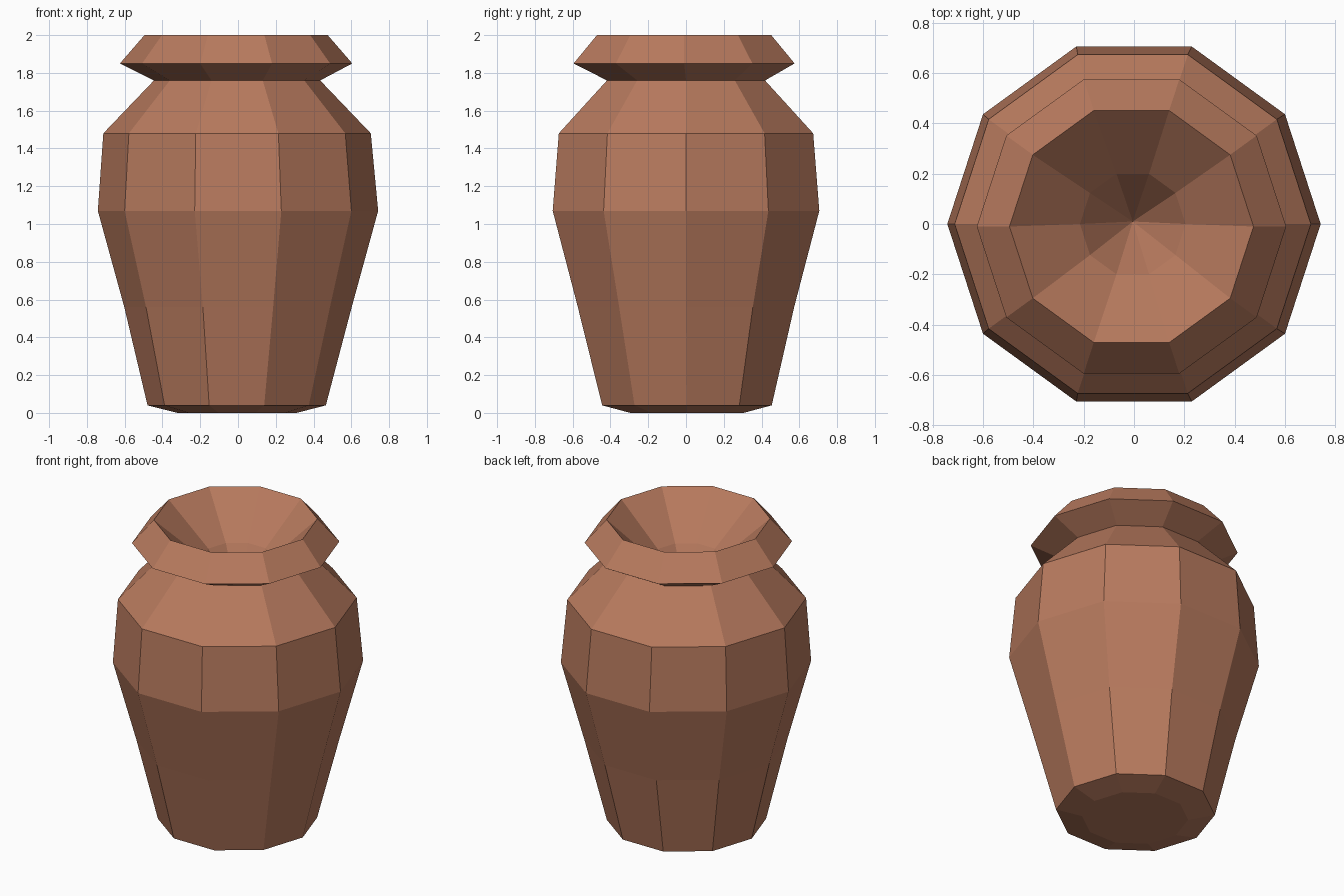
import bpy, bmesh, math

if "Cube" in bpy.data.objects:
    bpy.data.objects.remove(bpy.data.objects["Cube"])

SIDES = 10

# Terracotta material
clay = bpy.data.materials.new("terracotta")
clay.diffuse_color = (0.479, 0.195, 0.112, 1)
clay.use_nodes = True
clay.node_tree.nodes["Principled BSDF"].inputs["Base Color"].default_value = clay.diffuse_color

# Vase profile from base to lip, then down into the mouth:
# radius, height, x offset, y offset (slightly hand-thrown wobble)
PROFILE = [
    (0.315, 0.00, -0.005, 0.005),   # foot
    (0.472, 0.04, -0.007, 0.005),
    (0.602, 0.56, 0, 0),
    (0.742, 1.07, 0, 0),            # belly
    (0.708, 1.48, -0.005, 0),       # shoulder
    (0.440, 1.76, -0.005, 0),       # neck
    (0.615, 1.85, -0.010, -0.010),  # collar
    (0.485, 2.00, -0.010, -0.010),  # lip
    (0.210, 1.75, -0.005, 0),       # funnel inside the mouth
]

bm = bmesh.new()
rings = []
for r, z, ox, oy in PROFILE:
    rings.append([bm.verts.new((ox + r * math.cos(2 * math.pi * i / SIDES),
                                oy + r * math.sin(2 * math.pi * i / SIDES), z))
                  for i in range(SIDES)])

# Walls between neighbouring rings
for low, high in zip(rings, rings[1:]):
    for i in range(SIDES):
        j = (i + 1) % SIDES
        bm.faces.new((low[i], low[j], high[j], high[i]))

# Flat base and pointed bottom of the mouth
bm.faces.new(rings[0][::-1])
tip = bm.verts.new((-0.005, 0.01, 1.45))
for i in range(SIDES):
    bm.faces.new((rings[-1][i], rings[-1][(i + 1) % SIDES], tip))

bmesh.ops.recalc_face_normals(bm, faces=bm.faces)
mesh = bpy.data.meshes.new("vase")
bm.to_mesh(mesh)
bm.free()
mesh.materials.append(clay)
vase = bpy.data.objects.new("vase", mesh)
bpy.context.collection.objects.link(vase)
